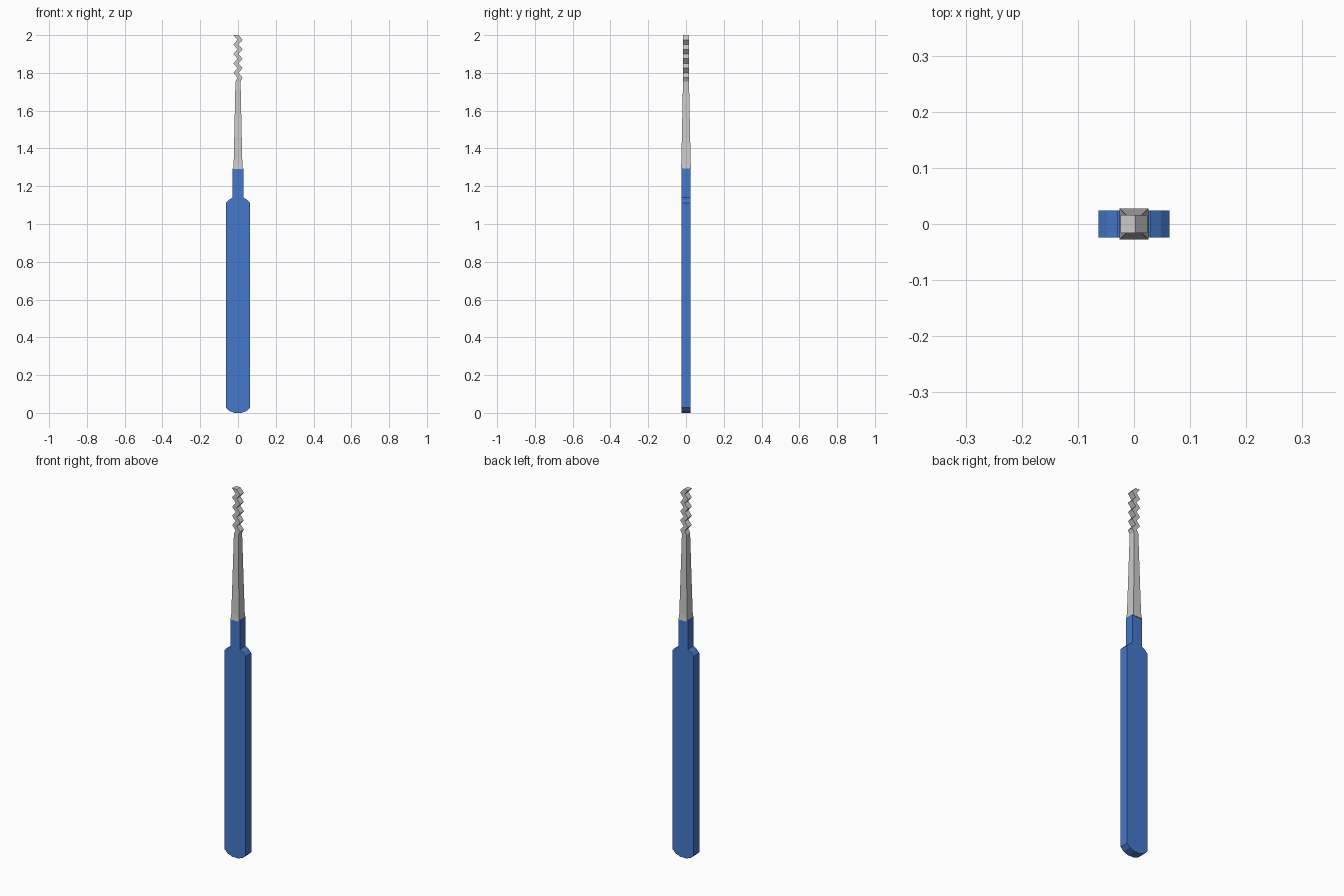
import bpy, bmesh

if "Cube" in bpy.data.objects:
    bpy.data.objects.remove(bpy.data.objects["Cube"])


def new_object(name, bm):
    bmesh.ops.recalc_face_normals(bm, faces=bm.faces)
    mesh = bpy.data.meshes.new(name)
    bm.to_mesh(mesh)
    bm.free()
    obj = bpy.data.objects.new(name, mesh)
    bpy.context.collection.objects.link(obj)
    return obj


def extruded_profile(name, half, depth):
    """Mirror a half outline (x, z) and extrude it along y."""
    outline = half + [(-x, z) for x, z in reversed(half)]
    bm = bmesh.new()
    face = bm.faces.new([bm.verts.new((x, -depth, z)) for x, z in outline])
    out = bmesh.ops.extrude_face_region(bm, geom=[face])
    verts = [v for v in out["geom"] if isinstance(v, bmesh.types.BMVert)]
    bmesh.ops.translate(bm, verts=verts, vec=(0, 2 * depth, 0))
    return new_object(name, bm)


def lofted_bar(name, sections):
    """Join rectangular sections (z, centre x, half x, half y)."""
    bm = bmesh.new()
    rings = [[bm.verts.new((cx + sx * hx, sy * hy, z))
              for sx, sy in ((-1, -1), (1, -1), (1, 1), (-1, 1))]
             for z, cx, hx, hy in sections]
    for a, b in zip(rings, rings[1:]):
        for i in range(4):
            j = (i + 1) % 4
            bm.faces.new((a[i], a[j], b[j], b[i]))
    bm.faces.new(rings[0])
    bm.faces.new(rings[-1])
    return new_object(name, bm)


# Flat handle with rounded butt, shoulders and neck
handle = extruded_profile("handle", [
    (0.018, 0.0), (0.045, 0.01), (0.063, 0.028), (0.063, 1.112),
    (0.048, 1.128), (0.029, 1.14), (0.029, 1.295)], 0.024)
blue = bpy.data.materials.new("blue")
blue.diffuse_color = (0.06, 0.19, 0.60, 1)
blue.use_nodes = True
blue.node_tree.nodes["Principled BSDF"].inputs["Base Color"].default_value = blue.diffuse_color
handle.data.materials.append(blue)

# Tapered shaft continuing into the zigzag tip
sections = [(1.29, 0, 0.026, 0.0277), (1.32, 0, 0.023, 0.025),
            (1.5, 0, 0.019, 0.021), (1.755, 0, 0.0135, 0.016)]
for i in range(10):
    side = 1 if i % 2 == 0 else -1
    sections.append((1.775 + 0.025 * i, side * 0.0105, 0.0135, 0.016))
lofted_bar("shaft_and_zigzag_tip", sections)
